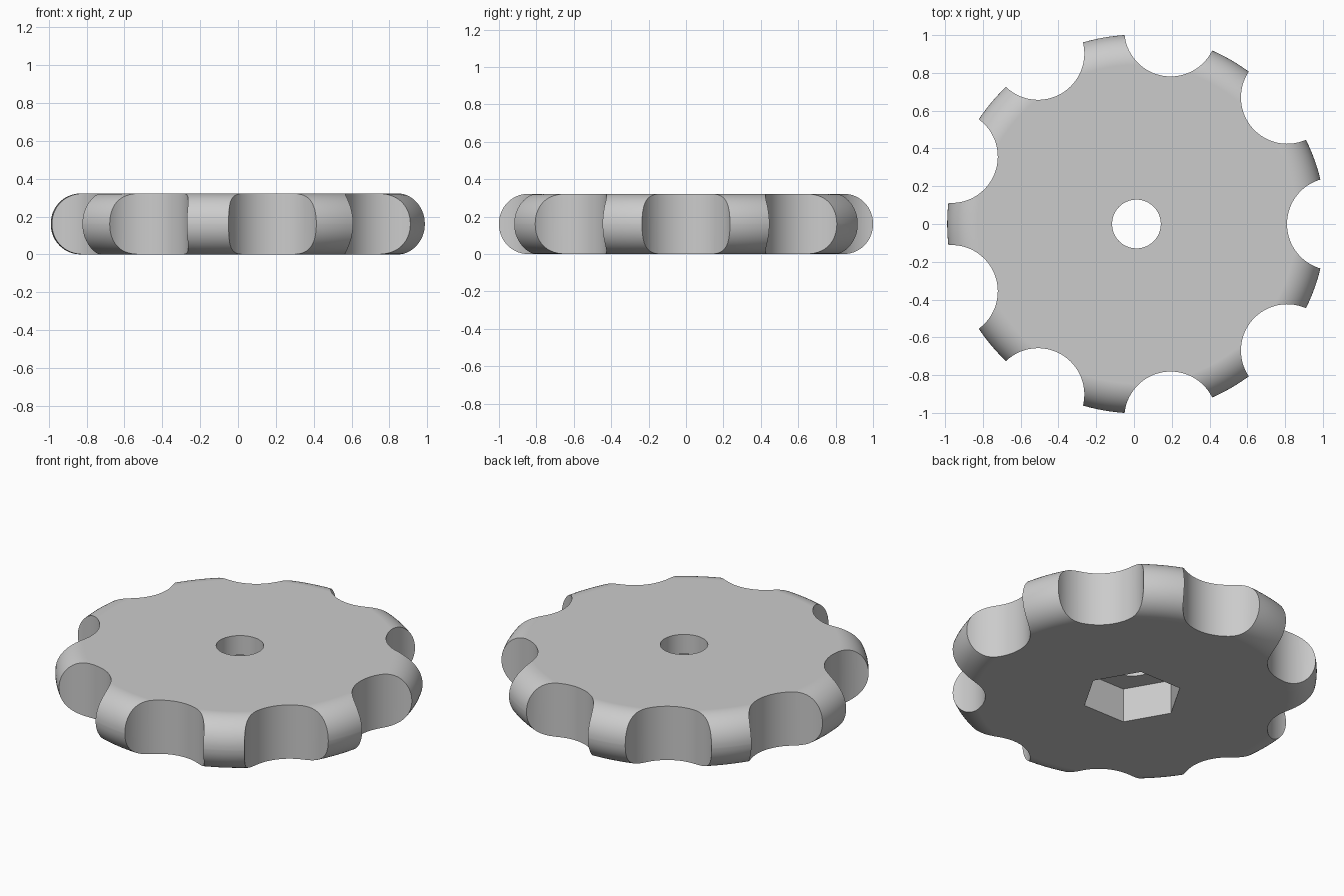
import bpy
import math

cube = bpy.data.objects.get("Cube")
if cube:
    bpy.data.objects.remove(cube, do_unlink=True)

CENTRE_X = 0.013
RADIUS, HEIGHT, ROUNDING = 1.002, 0.322, 0.158
SCALLOPS, SCALLOP_RADIUS, SCALLOP_DISTANCE = 9, 0.245, 1.042
BORE_RADIUS = 0.129
HEX_RADIUS, HEX_DEPTH = 0.275, 0.205


def cylinder(name, sides, radius, bottom, top, x=CENTRE_X, y=0, turn=0):
    bpy.ops.mesh.primitive_cylinder_add(
        vertices=sides, radius=radius, depth=top - bottom,
        location=(x, y, (bottom + top) / 2), rotation=(0, 0, turn))
    obj = bpy.context.object
    obj.name = name
    return obj


def apply_modifier(obj, modifier):
    bpy.context.view_layer.objects.active = obj
    bpy.ops.object.modifier_apply(modifier=modifier.name)


def cut(obj, cutter):
    mod = obj.modifiers.new("cut", 'BOOLEAN')
    mod.operation = 'DIFFERENCE'
    mod.solver = 'EXACT'
    mod.object = cutter
    apply_modifier(obj, mod)
    bpy.data.objects.remove(cutter, do_unlink=True)


# Disc with a fully rounded rim
knob = cylinder("knob", 180, RADIUS, 0, HEIGHT)
bevel = knob.modifiers.new("rounded_rim", 'BEVEL')
bevel.width = ROUNDING
bevel.segments = 14
bevel.limit_method = 'ANGLE'
bevel.angle_limit = math.radians(60)
apply_modifier(knob, bevel)

# Finger scallops around the rim
for i in range(SCALLOPS):
    angle = math.tau * i / SCALLOPS
    cut(knob, cylinder("scallop_cutter", 96, SCALLOP_RADIUS, -0.1, HEIGHT + 0.1,
                       CENTRE_X + SCALLOP_DISTANCE * math.cos(angle),
                       SCALLOP_DISTANCE * math.sin(angle), angle))

# Through bore, and hexagonal nut pocket in the underside with corners on the x axis
cut(knob, cylinder("bore_cutter", 64, BORE_RADIUS, -0.1, HEIGHT + 0.1))
cut(knob, cylinder("nut_pocket_cutter", 6, HEX_RADIUS, -0.1, HEX_DEPTH,
                   turn=math.radians(30)))

# Grey finish
grey = bpy.data.materials.new("plain_grey")
grey.use_nodes = True
colour = (0.6, 0.6, 0.6, 1)
grey.diffuse_color = colour
grey.node_tree.nodes["Principled BSDF"].inputs["Base Color"].default_value = colour
knob.data.materials.clear()
knob.data.materials.append(grey)

# Smooth curves with crisp scallop and pocket edges
bpy.ops.object.select_all(action='DESELECT')
knob.select_set(True)
bpy.context.view_layer.objects.active = knob
bpy.ops.object.shade_smooth_by_angle(angle=math.radians(30))
normals = knob.modifiers.new("even_normals", 'WEIGHTED_NORMAL')
normals.keep_sharp = True
